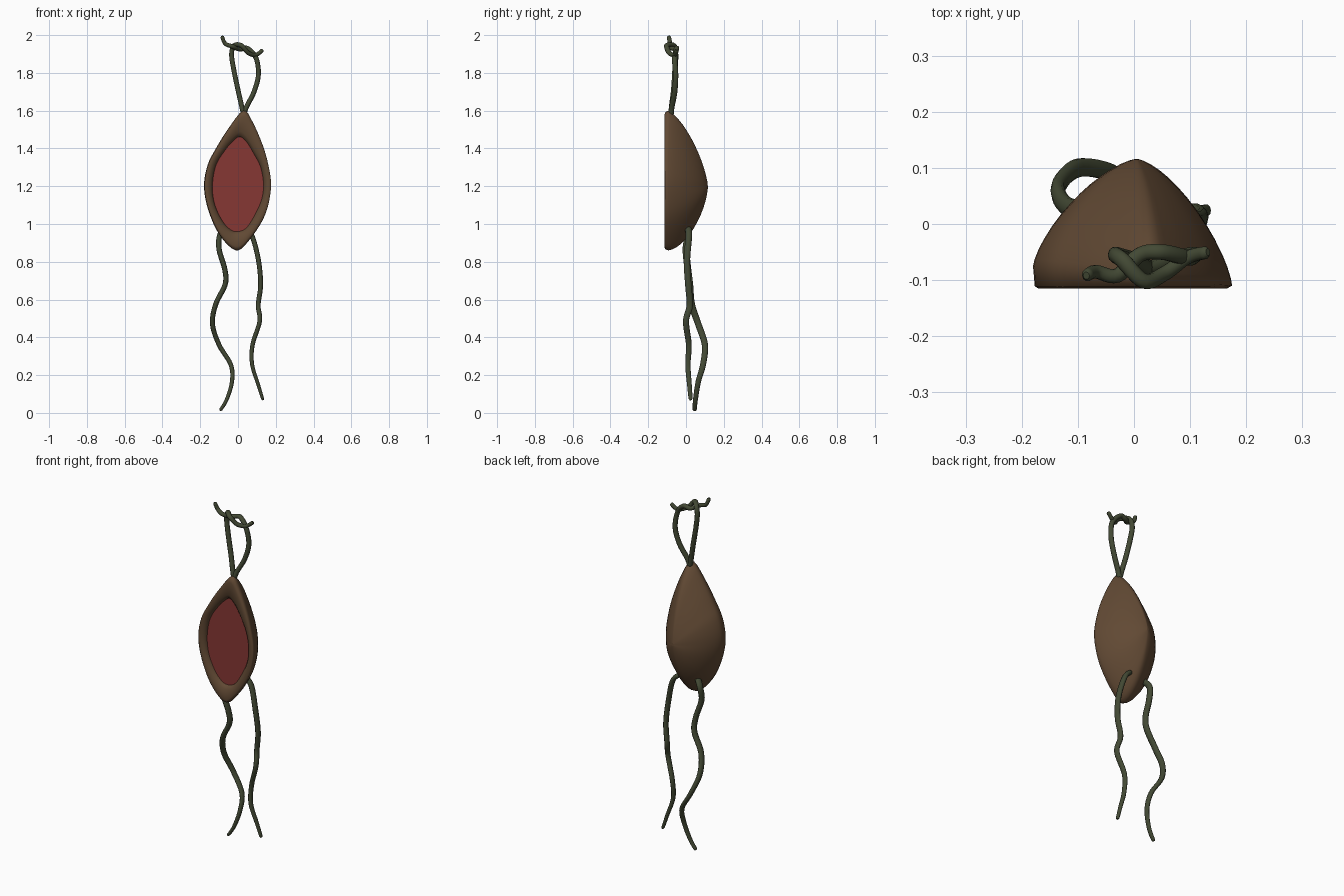
import bpy, bmesh, math
from mathutils import Vector

if "Cube" in bpy.data.objects:
    bpy.data.objects.remove(bpy.data.objects["Cube"])


def material(name, rgb):
    m = bpy.data.materials.new(name)
    m.diffuse_color = (*rgb, 1)
    m.use_nodes = True
    m.node_tree.nodes["Principled BSDF"].inputs["Base Color"].default_value = m.diffuse_color
    return m


BROWN = material("husk brown", (0.12, 0.067, 0.034))
RED = material("flesh red", (0.24, 0.038, 0.033))
GREEN = material("vine green", (0.055, 0.066, 0.034))


def spline(pts, sub, closed=False):
    """Catmull-Rom curve through the points."""
    p = [Vector(q) for q in pts]
    n = len(p)
    get = (lambda i: p[i % n]) if closed else (lambda i: p[max(0, min(n - 1, i))])
    out = []
    for i in range(n if closed else n - 1):
        a, b, c, d = (get(i + k) for k in (-1, 0, 1, 2))
        for j in range(sub):
            t = j / sub
            out.append(0.5 * (2 * b + (c - a) * t + (2 * a - 5 * b + 4 * c - d) * t ** 2
                              + (3 * b - a - 3 * c + d) * t ** 3))
    if not closed:
        out.append(p[-1])
    return out


def loft(name, rings, mat, smooth=True):
    """Skin a list of equal rings and cap both ends."""
    bm = bmesh.new()
    vs = [[bm.verts.new(c) for c in r] for r in rings]
    n = len(vs[0])
    for a, b in zip(vs, vs[1:]):
        for i in range(n):
            bm.faces.new((a[i], a[(i + 1) % n], b[(i + 1) % n], b[i]))
    bm.faces.new(vs[0])
    bm.faces.new(vs[-1][::-1])
    bmesh.ops.recalc_face_normals(bm, faces=bm.faces)
    me = bpy.data.meshes.new(name)
    bm.to_mesh(me)
    bm.free()
    me.materials.append(mat)
    for f in me.polygons:
        f.use_smooth = smooth and len(f.vertices) == 4
    ob = bpy.data.objects.new(name, me)
    bpy.context.collection.objects.link(ob)
    return ob


# Front outlines (x, z) of the husk and of the red opening
husk = spline([(.027, 1.6), (-.055, 1.50), (-.12, 1.395), (-.16, 1.315), (-.18, 1.21), (-.165, 1.10),
               (-.12, .98), (-.06, .895), (0, .86), (.06, .915), (.125, 1.01), (.16, 1.10),
               (.175, 1.21), (.16, 1.315), (.13, 1.42), (.075, 1.545)], 4, True)
opening = spline([(.008, 1.462), (-.03, 1.435), (-.065, 1.395), (-.115, 1.315), (-.135, 1.21),
                  (-.125, 1.11), (-.085, 1.02), (-.04, .97), (0, .96), (.045, .98), (.09, 1.05),
                  (.125, 1.13), (.135, 1.21), (.12, 1.30), (.085, 1.37), (.045, 1.435)], 4, True)
centre = Vector((0.005, 1.2))


def edge_y(p):
    return -.093 - .1 * p.x


def front_ring(k, y):
    """Ring between the outline (k=0) and the opening (k=1)."""
    ring = []
    for a, b in zip(husk, opening):
        q = a.lerp(b, k)
        ring.append((q.x, y, q.y))
    return ring


def back_ring(s):
    """Shrunken outline pushed backwards into the domed back."""
    ring = []
    for p in husk:
        d = p - centre
        n = 1.4 + .2 * max(0, -d.normalized().y)
        q = centre + d * s
        e = edge_y(p)
        ring.append((q.x, e + (.116 - e) * (1 - s ** n) ** (1 / n), q.y))
    return ring


# Husk: recessed lip, rounded rim, domed back
rings = [front_ring(1.0, -.085), front_ring(.97, -.094), front_ring(.8, -.106), front_ring(.5, -.113),
         front_ring(.22, -.115), front_ring(.07, -.111)]
rings += [back_ring(s) for s in (1, .985, .95, .9, .82, .74, .65, .55, .45, .35, .25, .16, .08, .03)]
loft("husk", rings, BROWN)

# Red flesh filling the opening
loft("flesh", [[(p.x, y, p.y) for p in opening] for y in (-.089, -.082)], RED, False)


def vine(name, pts, across, deep, tip=.6):
    """Oval tube swept along a smooth path, thinner at its end."""
    path = spline(pts, 6)
    rings, last = [], len(path) - 1
    for i, c in enumerate(path):
        t = (path[min(i + 1, last)] - path[max(i - 1, 0)]).normalized()
        u = t.cross(Vector((0, 1, 0))).normalized()
        v = t.cross(u)
        k = 1 - (1 - tip) * (i / last) ** 3
        if i in (0, last):
            k *= .6
        rings.append([c + u * across * k * math.cos(a) + v * deep * k * math.sin(a)
                      for a in (math.tau * j / 10 for j in range(10))])
    loft(name, rings, GREEN)


# Hanging roots
vine("left_root", [(-.07, -.01, .975), (-.097, .01, .94), (-.10, .0, .865), (-.07, .01, .76),
                   (-.068, .02, .68), (-.118, .03, .575), (-.135, .065, .47), (-.10, .10, .36),
                   (-.038, .09, .255), (-.032, .065, .165), (-.06, .05, .07), (-.095, .045, .012)],
     .014, .019)
vine("right_root", [(.035, .01, .98), (.075, .015, .935), (.108, .005, .81), (.12, .012, .68),
                    (.107, .02, .57), (.115, .0, .485), (.077, .015, .36), (.075, .01, .255),
                    (.107, .018, .15), (.132, .025, .068)], .013, .018)

# Upper stems, twisted together in a knot
vine("left_stem", [(.03, -.08, 1.575), (.018, -.075, 1.63), (.0, -.065, 1.71), (-.023, -.058, 1.82),
                   (-.034, -.055, 1.90), (-.02, -.065, 1.945), (.018, -.102, 1.945), (.055, -.088, 1.905),
                   (.095, -.06, 1.895), (.132, -.05, 1.922)], .013, .015, .75)
vine("right_stem", [(.03, -.08, 1.575), (.045, -.075, 1.62), (.085, -.06, 1.70), (.108, -.055, 1.79),
                    (.095, -.06, 1.88), (.05, -.05, 1.93), (.01, -.055, 1.925), (-.03, -.092, 1.94),
                    (-.068, -.085, 1.955), (-.085, -.092, 1.995)], .013, .015, .75)
